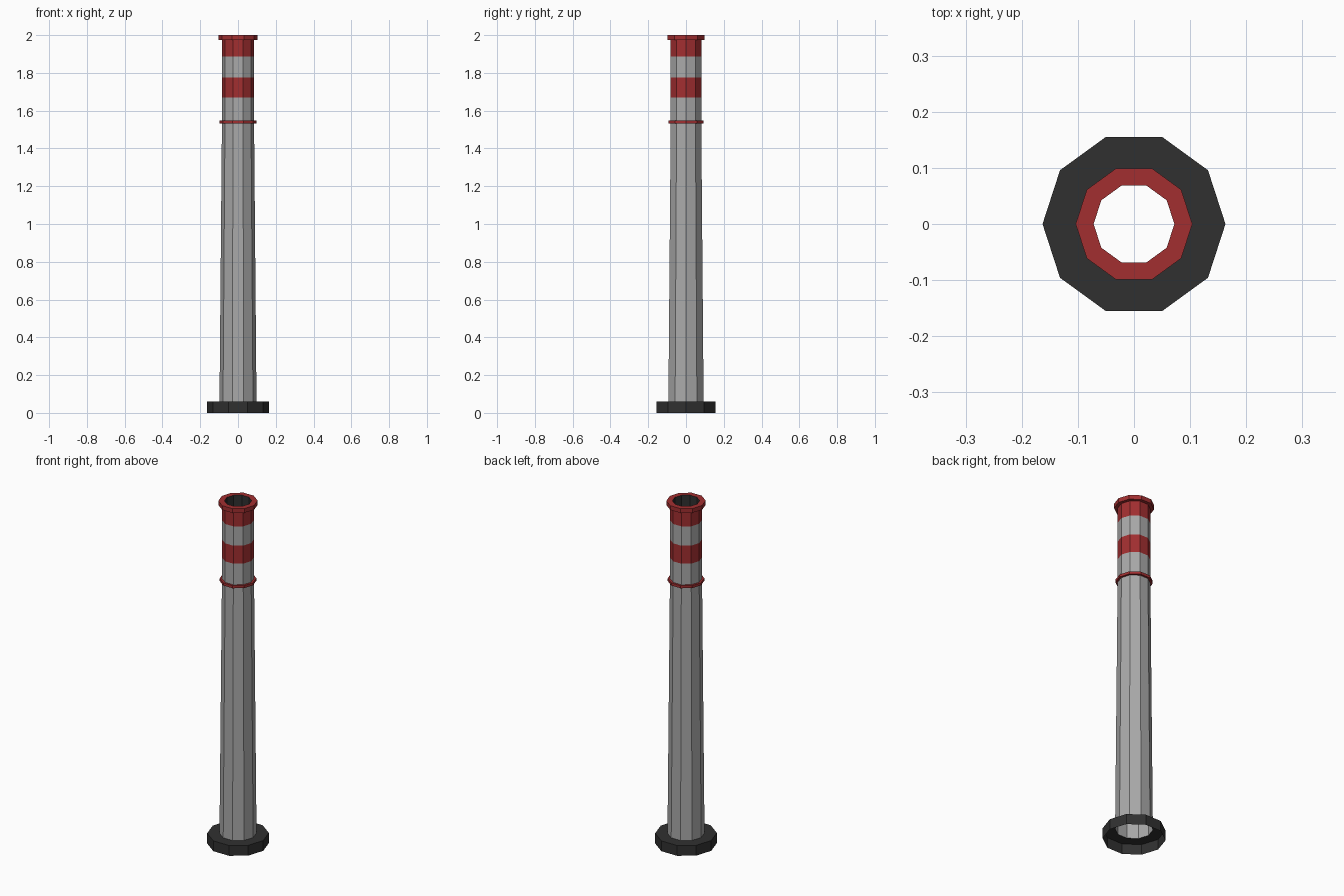
import bpy, bmesh, math

if "Cube" in bpy.data.objects:
    bpy.data.objects.remove(bpy.data.objects["Cube"])

SIDES = 10


def material(name, rgb):
    m = bpy.data.materials.new(name)
    m.diffuse_color = (*rgb, 1)
    m.use_nodes = True
    m.node_tree.nodes["Principled BSDF"].inputs["Base Color"].default_value = m.diffuse_color
    return m


GREY = material("concrete grey", (0.40, 0.40, 0.40))
RED = material("warning red", (0.36, 0.028, 0.03))
DARK = material("dark charcoal", (0.03, 0.03, 0.03))


def lathe(name, profile, mats, closed=False):
    """Revolve (radius, z) points into flat facets; mats holds one material per segment."""
    bm = bmesh.new()
    rings = []
    for r, z in profile:
        rings.append([bm.verts.new((r * math.cos(math.tau * i / SIDES),
                                    r * math.sin(math.tau * i / SIDES), z))
                      for i in range(SIDES)])
    used = list(dict.fromkeys(mats))
    if closed:
        rings.append(rings[0])
    for lower, upper, mat in zip(rings, rings[1:], mats):
        for i in range(SIDES):
            j = (i + 1) % SIDES
            f = bm.faces.new((lower[i], lower[j], upper[j], upper[i]))
            f.material_index = used.index(mat)
    me = bpy.data.meshes.new(name)
    bm.to_mesh(me)
    bm.free()
    for m in used:
        me.materials.append(m)
    ob = bpy.data.objects.new(name, me)
    bpy.context.collection.objects.link(ob)
    return ob


# Plinth, open underneath
lathe("base_plinth", [(0.163, 0), (0.163, 0.06), (0.098, 0.06)], [DARK] * 2)

# Tapered shaft, then a straight upper section with painted bands
lathe("chimney_shaft",
      [(0.098, 0.06), (0.085, 1.54), (0.085, 1.67), (0.085, 1.775),
       (0.085, 1.888), (0.085, 1.975)],
      [GREY, GREY, RED, GREY, RED])

# Thin collar around the shaft
lathe("collar_ring", [(0.084, 1.532), (0.097, 1.532), (0.097, 1.547), (0.084, 1.547)],
      [RED] * 4, closed=True)

# Rim at the mouth
lathe("top_rim", [(0.085, 1.975), (0.104, 1.975), (0.104, 2.0), (0.072, 2.0)], [RED] * 3)

# Sooty lining inside the mouth
lathe("flue_lining", [(0.084, 1.85), (0.072, 1.85), (0.072, 2.0)][::-1], [DARK] * 2)
